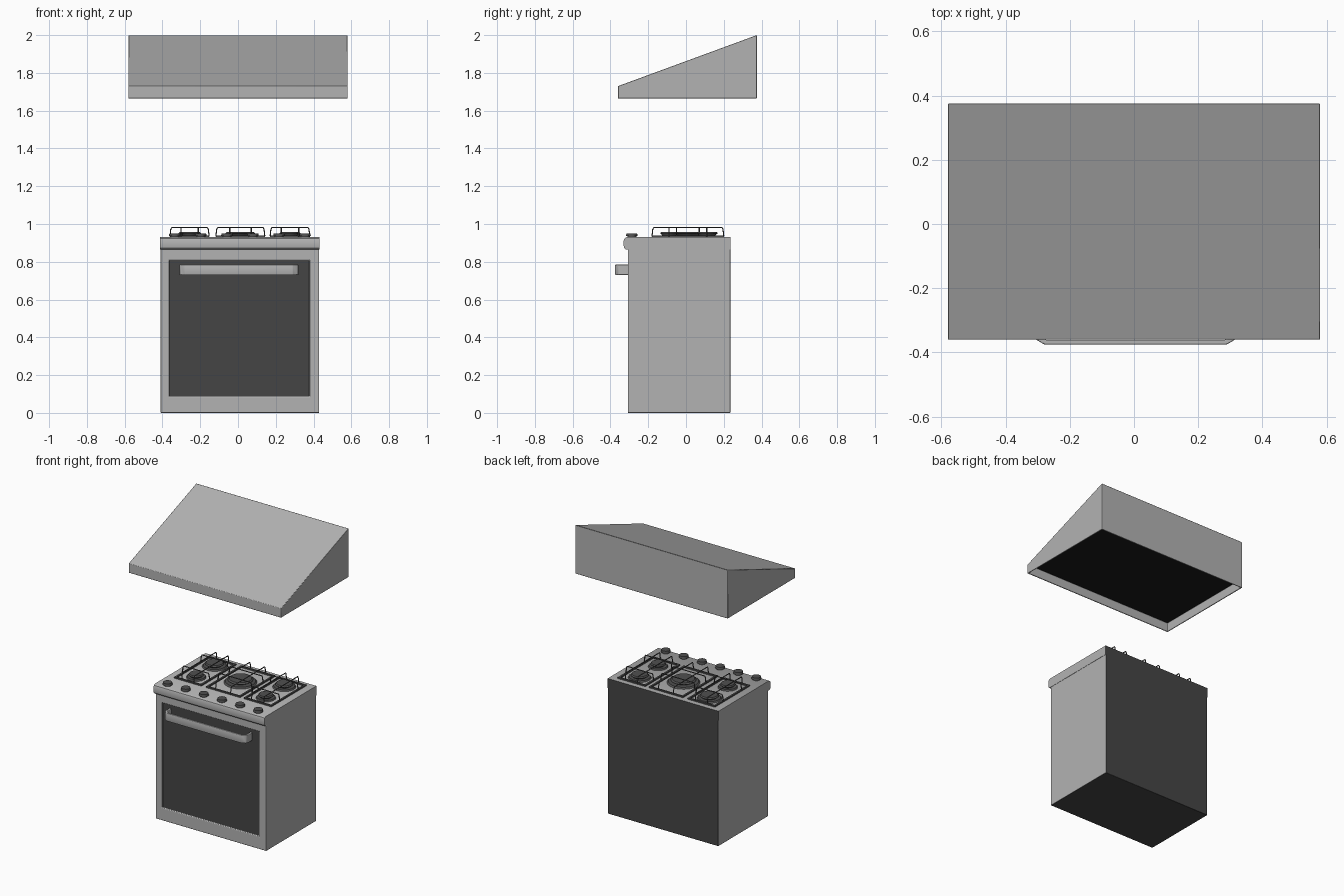
import bpy, bmesh
from mathutils import Matrix, Vector

if "Cube" in bpy.data.objects:
    bpy.data.objects.remove(bpy.data.objects["Cube"])


def material(name, v):
    m = bpy.data.materials.new(name)
    m.diffuse_color = (v, v, v, 1)
    m.use_nodes = True
    m.node_tree.nodes["Principled BSDF"].inputs["Base Color"].default_value = m.diffuse_color
    return m


STEEL = material("steel", 0.45)
DARK = material("dark_enamel", 0.06)
IRON = material("cast_iron", 0.08)
BLACK = material("filter_black", 0.01)


def finish(name, bm, mats, bevel=0, segs=3):
    me = bpy.data.meshes.new(name)
    bm.to_mesh(me)
    bm.free()
    ob = bpy.data.objects.new(name, me)
    bpy.context.collection.objects.link(ob)
    for m in mats:
        me.materials.append(m)
    if bevel:
        b = ob.modifiers.new("bevel", 'BEVEL')
        b.width, b.segments = bevel, segs
        b.limit_method = 'ANGLE'
    return ob


def prism(pts, to3d, lo, hi):
    """Extrude a 2D outline between two levels."""
    bm = bmesh.new()
    f = bm.faces.new([bm.verts.new(to3d(p, lo)) for p in pts])
    r = bmesh.ops.extrude_face_region(bm, geom=[f])
    move = Vector(to3d((0, 0), hi)) - Vector(to3d((0, 0), lo))
    bmesh.ops.translate(bm, vec=move, verts=[v for v in r['geom'] if isinstance(v, bmesh.types.BMVert)])
    bmesh.ops.recalc_face_normals(bm, faces=bm.faces)
    return bm


def add_box(bm, x0, x1, y0, y1, z0, z1):
    mat = Matrix.Translation(((x0 + x1) / 2, (y0 + y1) / 2, (z0 + z1) / 2)) @ \
        Matrix.Diagonal((x1 - x0, y1 - y0, z1 - z0, 1))
    bmesh.ops.create_cube(bm, size=1, matrix=mat)


def add_disc(bm, x, y, z0, z1, r0, r1, n=28):
    bmesh.ops.create_cone(bm, cap_ends=True, segments=n, radius1=r0, radius2=r1, depth=z1 - z0,
                          matrix=Matrix.Translation((x, y, (z0 + z1) / 2)))


# Hood: wedge with an open, recessed underside
side = [(-0.36, 1.665), (-0.36, 1.73), (0.375, 2.0), (0.375, 1.665)]
bm = prism(side, lambda p, x: (x, p[0], p[1]), -0.58, 0.58)
bm.normal_update()
under = min(bm.faces, key=lambda f: f.calc_center_median().z)
bmesh.ops.inset_region(bm, faces=[under], thickness=0.008)
r = bmesh.ops.extrude_face_region(bm, geom=[under])
bmesh.ops.delete(bm, geom=[under], context='FACES_ONLY') if under.is_valid else None
bmesh.ops.translate(bm, vec=(0, 0, 0.063), verts=[v for v in r['geom'] if isinstance(v, bmesh.types.BMVert)])
for f in r['geom']:
    if isinstance(f, bmesh.types.BMFace):
        f.material_index = 1
bmesh.ops.recalc_face_normals(bm, faces=bm.faces)
finish("hood", bm, [STEEL, BLACK], 0.004, 2)

# Oven body: recessed glass in front, dark back and base
bm = bmesh.new()
add_box(bm, -0.41, 0.43, -0.308, 0.235, 0, 0.9)
bm.normal_update()
for f in bm.faces:
    if f.normal.y > 0.5 or f.normal.z < -0.5:
        f.material_index = 1
front = min(bm.faces, key=lambda f: f.calc_center_median().y)
bmesh.ops.inset_region(bm, faces=[front], thickness=0.03)
for v in front.verts:
    v.co.x = -0.365 if v.co.x < 0 else 0.38
    v.co.z = 0.085 if v.co.z < 0.4 else 0.81
bmesh.ops.inset_region(bm, faces=[front], thickness=0.003, depth=-0.008)
front.material_index = 1
finish("oven_body", bm, [STEEL, DARK], 0.003, 2)

# Hob top with a rounded overhanging front
top = [(-0.308, 0.865), (-0.32, 0.865), (-0.328, 0.873), (-0.33, 0.885), (-0.33, 0.912),
       (-0.326, 0.923), (-0.315, 0.93), (0.235, 0.93), (0.235, 0.865)]
bm = prism(top, lambda p, x: (x, p[0], p[1]), -0.412, 0.432)
bm.normal_update()
for f in bm.faces:
    if f.normal.y > 0.9:
        f.material_index = 1
finish("hob_top", bm, [STEEL, DARK])

# Door handle: flat bar bent back at both ends
half = [(0.315, -0.3), (0.315, -0.345), (0.31, -0.36), (0.285, -0.375)]
inner = [(0.278, -0.361), (0.295, -0.353), (0.3, -0.34), (0.3, -0.3)]
right = half + inner
outline = half[:4] + [(-x, y) for x, y in reversed(half)] + \
    [(-x, y) for x, y in reversed(inner)] + inner
bm = prism(outline, lambda p, z: (p[0] + 0.005, p[1], z), 0.73, 0.785)
finish("door_handle", bm, [STEEL], 0.003, 2)

# Knobs along the front edge
bm = bmesh.new()
for i in range(6):
    x = -0.335 + i * 0.138
    add_disc(bm, x, -0.287, 0.929, 0.936, 0.024, 0.024)
    add_disc(bm, x, -0.287, 0.936, 0.951, 0.031, 0.028)
finish("knobs", bm, [IRON])

# Burners: base dish, ring and cap
for name, x, y, s in [("burner_front_left", -0.255, -0.09, 0.06), ("burner_back_left", -0.255, 0.11, 0.075),
                      ("burner_center", 0.012, 0.01, 0.1), ("burner_front_right", 0.275, -0.09, 0.06),
                      ("burner_back_right", 0.275, 0.11, 0.07)]:
    bm = bmesh.new()
    add_disc(bm, x, y, 0.929, 0.939, s * 1.05, s * 0.95)
    add_disc(bm, x, y, 0.939, 0.95, s * 0.62, s * 0.72)
    add_disc(bm, x, y, 0.95, 0.958, s * 0.8, s * 0.7)
    finish(name, bm, [IRON])


# Pan supports: flat frame plus crossing raised wires
def wire(curve, a, b):
    a, b = Vector(a), Vector(b)
    d = (b - a).normalized() * 0.01
    pts = [a.to_3d() + Vector((0, 0, 0.935)), (a + d * 0.4).to_3d() + Vector((0, 0, 0.972)),
           (a + d).to_3d() + Vector((0, 0, 0.982)), (b - d).to_3d() + Vector((0, 0, 0.982)),
           (b - d * 0.4).to_3d() + Vector((0, 0, 0.972)), b.to_3d() + Vector((0, 0, 0.935))]
    s = curve.splines.new('POLY')
    s.points.add(len(pts) - 1)
    for q, p in zip(s.points, pts):
        q.co = (*p, 1)


Y0, Y1, W = -0.18, 0.2, 0.012
for name, x0, x1, cross in [("left", -0.36, -0.153, (-0.09, 0.11)), ("center", -0.117, 0.142, (-0.05, 0.07)),
                            ("right", 0.17, 0.38, (-0.09, 0.11))]:
    bm = bmesh.new()
    for xa, xb, ya, yb in [(x0, x1, Y0, Y0 + W), (x0, x1, Y1 - W, Y1),
                           (x0, x0 + W, Y0 + W, Y1 - W), (x1 - W, x1, Y0 + W, Y1 - W)]:
        add_box(bm, xa, xb, ya, yb, 0.929, 0.939)
    finish(name + "_support_frame", bm, [IRON])
    cu = bpy.data.curves.new(name + "_support_wires", 'CURVE')
    cu.dimensions = '3D'
    cu.bevel_depth, cu.bevel_resolution, cu.use_fill_caps = 0.0035, 1, True
    cu.materials.append(IRON)
    for y in cross:
        wire(cu, (x0, y), (x1, y))
    for t in (0.28, 0.72):
        x = x0 + (x1 - x0) * t
        wire(cu, (x, Y0), (x, Y1))
    bpy.context.collection.objects.link(bpy.data.objects.new(name + "_support_wires", cu))

# Smooth rounded parts, keep corners sharp
bpy.ops.object.select_all(action='DESELECT')
for ob in bpy.data.objects:
    if ob.type == 'MESH':
        ob.select_set(True)
        bpy.context.view_layer.objects.active = ob
bpy.ops.object.shade_smooth_by_angle(angle=0.6)
